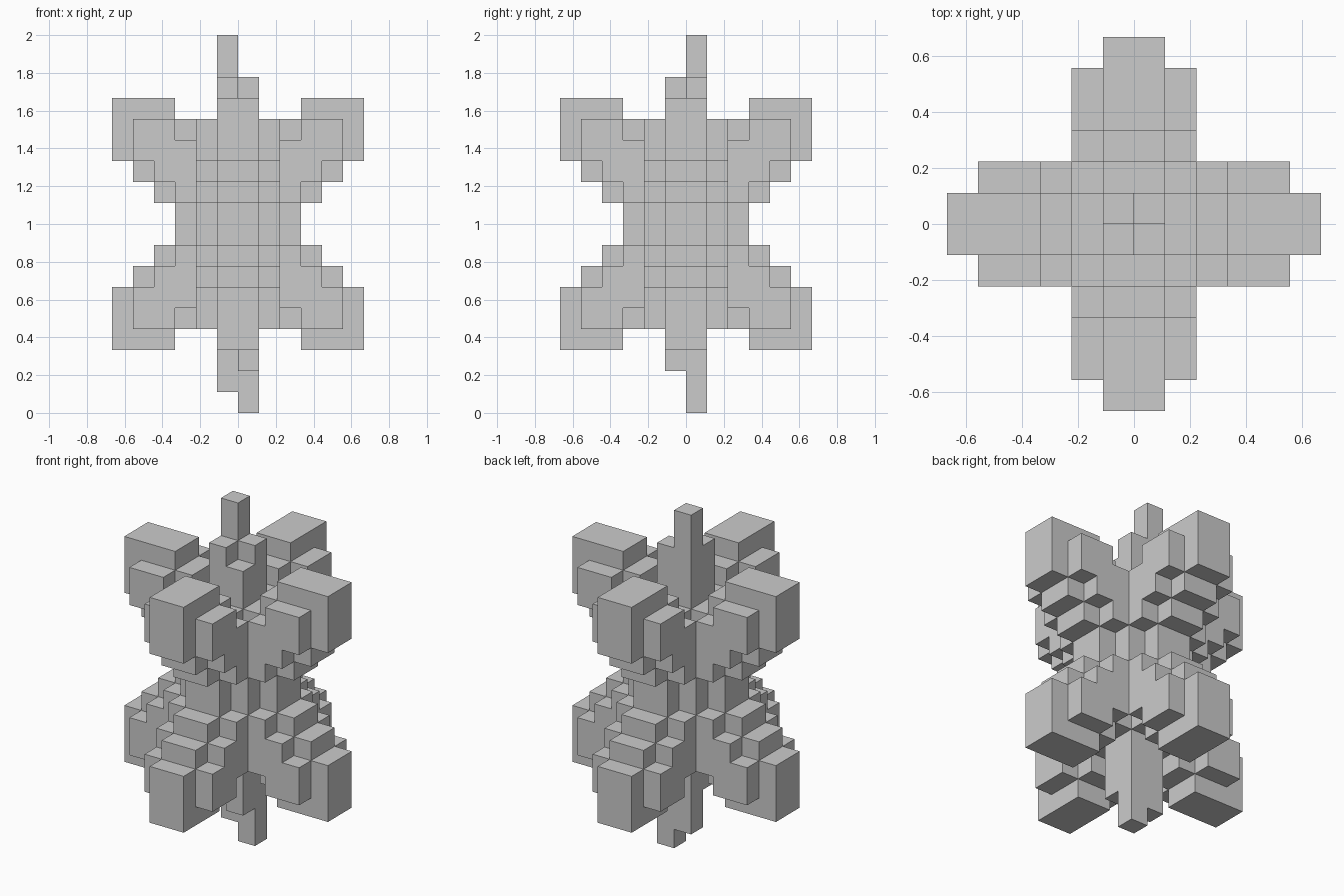
import bpy, bmesh, math

if "Cube" in bpy.data.objects:
    bpy.data.objects.remove(bpy.data.objects["Cube"])

U = 2 / 18          # block size
MID = 9             # the burr mirrors about this level
# Start and end height (from the middle) of each block column, by distance out
CORE = {0: (0, 6), 1: (0, 4), 2: (0, 5), 3: (1, 6), 4: (2, 6), 5: (3, 6)}
SHELL = {1: (0, 3), 2: (1, 4), 3: (2, 5), 4: (3, 5)}

cells = set()


def fill(x, y, z0, z1):
    cells.update((x, y, z) for z in range(z0, z1))


# Four stepped arms above and four below, mirrored in x, y and z
for x in range(-6, 6):
    for y in range(-6, 6):
        a, b = (max(i, -i - 1) for i in (x, y))
        table = {0: CORE, 1: SHELL}.get(min(a, b), {})
        if max(a, b) in table:
            lo, hi = table[max(a, b)]
            fill(x, y, MID + lo, MID + hi)
            fill(x, y, MID - hi, MID - lo)

# Top and bottom spires, stepped quarter by quarter
for (x, y), top in {(-1, 0): 18, (0, 0): 16, (-1, -1): 16}.items():
    fill(x, y, 15, top)
for (x, y), bottom in {(0, 0): 0, (-1, 0): 1, (0, -1): 2}.items():
    fill(x, y, bottom, 3)


def skin(name, blocks):
    """Make one mesh from the exposed faces of the blocks."""
    bm = bmesh.new()
    verts = {}

    def vert(p):
        if p not in verts:
            verts[p] = bm.verts.new([c * U for c in p])
        return verts[p]

    for cell in sorted(blocks):
        for axis in range(3):
            u, v = (axis + 1) % 3, (axis + 2) % 3
            for side in (0, 1):
                near = list(cell)
                near[axis] += 2 * side - 1
                if tuple(near) in blocks:
                    continue
                ring = []
                for du, dv in ((0, 0), (1, 0), (1, 1), (0, 1)):
                    p = list(cell)
                    p[axis] += side
                    p[u] += du
                    p[v] += dv
                    ring.append(vert(tuple(p)))
                bm.faces.new(ring if side else ring[::-1])
    # Merge flat neighbours into clean large faces
    bmesh.ops.dissolve_limit(bm, angle_limit=math.radians(1),
                             verts=bm.verts[:], edges=bm.edges[:])
    mesh = bpy.data.meshes.new(name)
    bm.to_mesh(mesh)
    bm.free()
    obj = bpy.data.objects.new(name, mesh)
    bpy.context.collection.objects.link(obj)
    return obj


skin("stepped_block_crystal", cells)
